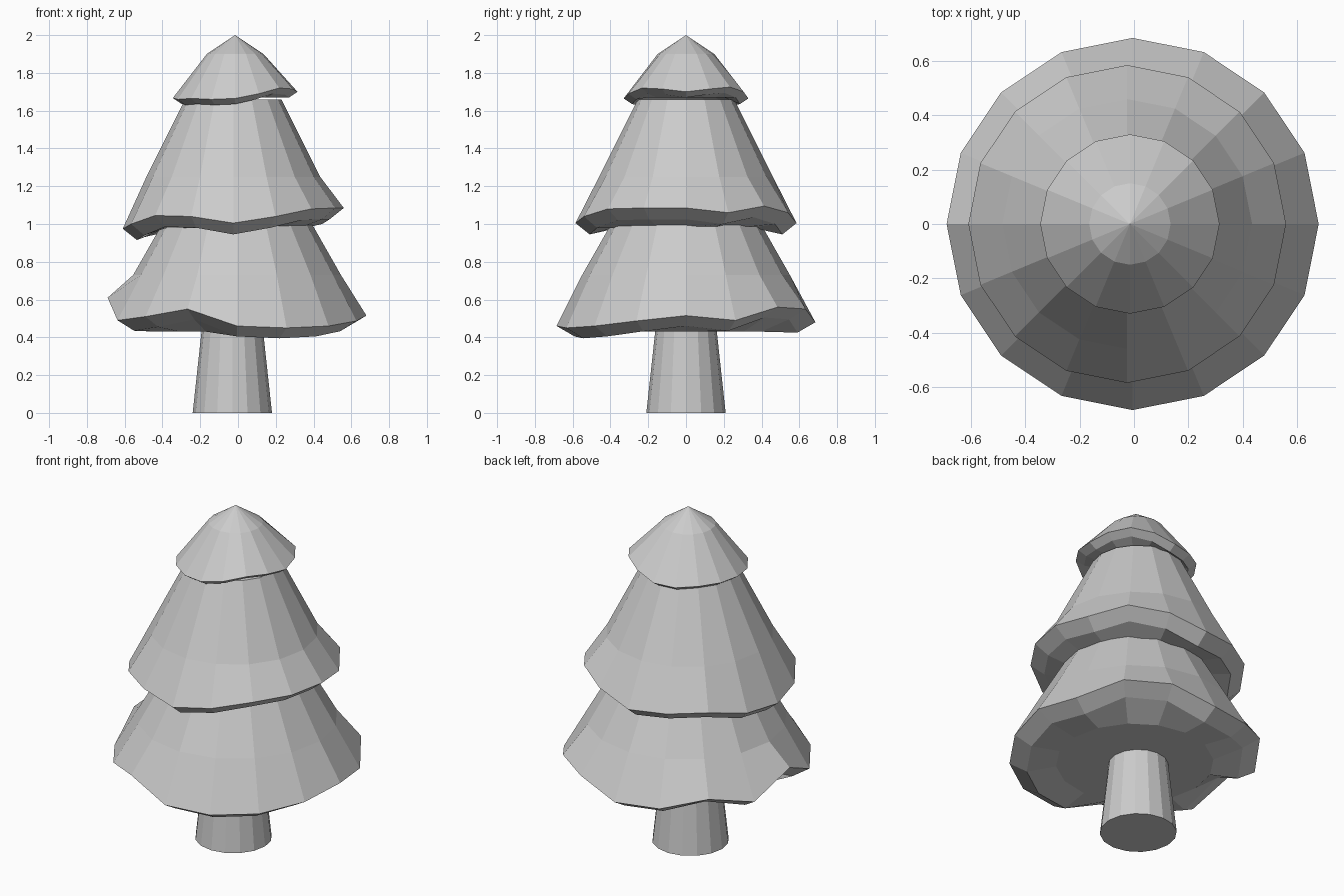
import bpy, bmesh
from math import cos, sin, tau

if "Cube" in bpy.data.objects:
    bpy.data.objects.remove(bpy.data.objects["Cube"])

N = 16


def loft(name, cx, rings, apex=None):
    """Skin a stack of N-sided rings given as (radius, z or list of z)."""
    bm = bmesh.new()
    loops = []
    for r, z in rings:
        zs = z if isinstance(z, list) else [z] * N
        loops.append([bm.verts.new((cx + r * cos(tau * i / N), r * sin(tau * i / N), zs[i]))
                      for i in range(N)])
    bm.faces.new(loops[0][::-1])
    for a, b in zip(loops, loops[1:]):
        for i in range(N):
            j = (i + 1) % N
            bm.faces.new((a[i], a[j], b[j], b[i]))
    if apex is None:
        bm.faces.new(loops[-1])
    else:
        tip = bm.verts.new((cx, 0, apex))
        for i in range(N):
            bm.faces.new((loops[-1][i], loops[-1][(i + 1) % N], tip))
    bmesh.ops.recalc_face_normals(bm, faces=bm.faces)
    mesh = bpy.data.meshes.new(name)
    bm.to_mesh(mesh)
    bm.free()
    ob = bpy.data.objects.new(name, mesh)
    bpy.context.collection.objects.link(ob)


def shifted(rim, d):
    return [z + d for z in rim]


# Trunk
loft("trunk", -0.03, [(0.21, 0), (0.16, 0.46)])

# Wavy rim heights, counter-clockwise from +x
low = [.515, .49, .56, .55, .48, .49, .55, .49, .61, .49, .51, .55, .46, .45, .46, .487]
mid = [1.085, 1.06, 1.095, 1.06, 1.005, 1.02, 1.03, .99, .975, 1.0, 1.045, 1.04, 1.005, 1.04, 1.08, 1.085]
top = [1.70, 1.715, 1.725, 1.70, 1.665, 1.66, 1.67, 1.67, 1.667, 1.66, 1.665, 1.66, 1.665, 1.69, 1.72, 1.715]

# Foliage tiers: underside, lip, wavy rim, slope
loft("lower_branches", -0.005, [(.43, .43), (.59, shifted(low, -.055)), (.685, low),
                                (.55, .73), (.385, 1.02)])
loft("middle_branches", -0.025, [(.38, .98), (.51, shifted(mid, -.06)), (.585, mid),
                                 (.46, 1.25), (.255, 1.66)])
loft("top_branches", -0.015, [(.22, 1.67), (.285, shifted(top, -.03)), (.33, top),
                              (.15, 1.90)], apex=2.0)
